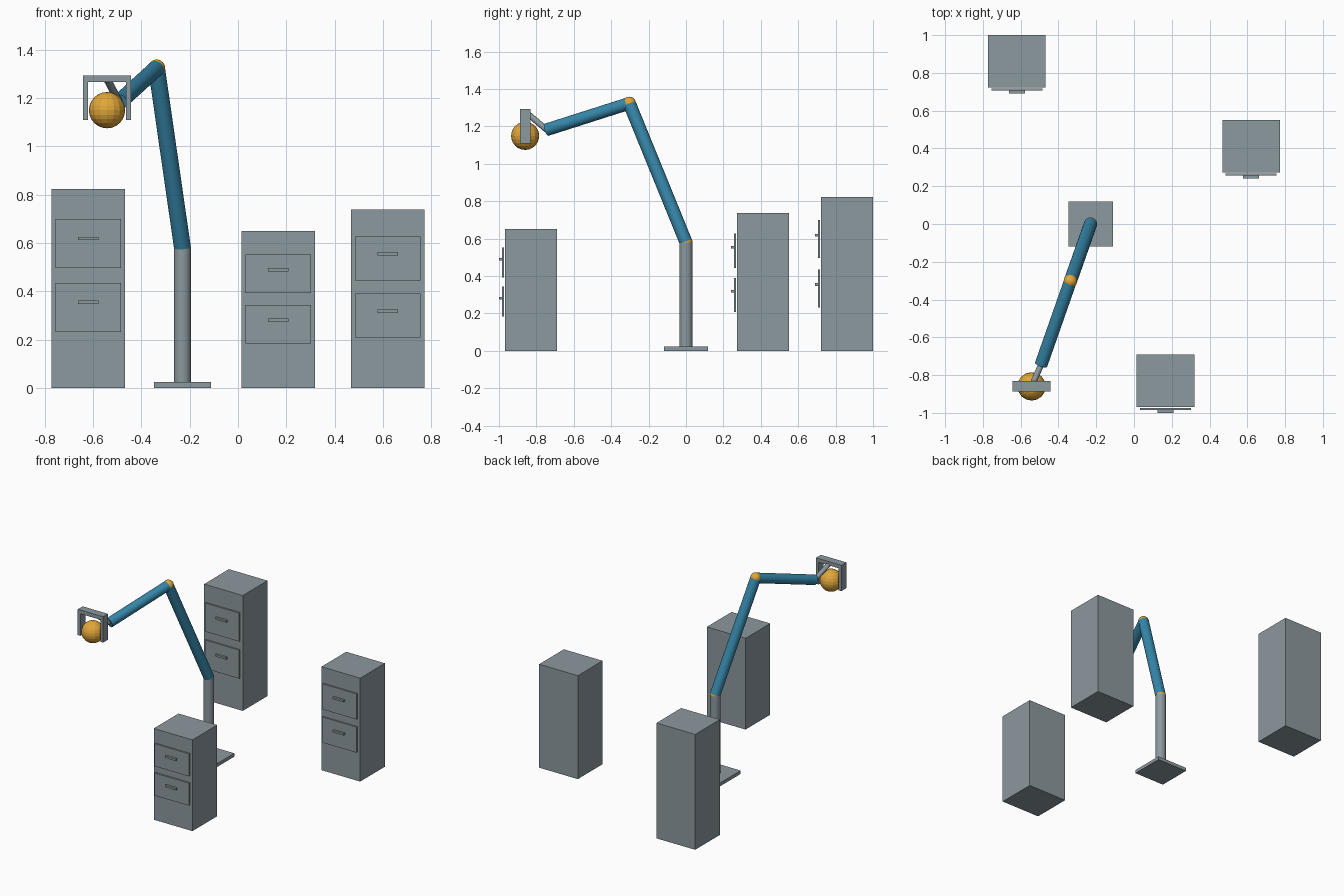
import bpy, math
from mathutils import Vector

if "Cube" in bpy.data.objects:
    bpy.data.objects.remove(bpy.data.objects["Cube"])


def material(name, rgb):
    m = bpy.data.materials.new(name)
    m.diffuse_color = (*rgb, 1.0)
    m.use_nodes = True
    m.node_tree.nodes["Principled BSDF"].inputs["Base Color"].default_value = m.diffuse_color
    return m


GREY = material("steel grey", (0.262, 0.319, 0.342))
BLUE = material("arm blue", (0.037, 0.242, 0.402))
ORANGE = material("joint orange", (0.753, 0.386, 0.042))


def finish(name, mat, smooth=False):
    ob = bpy.context.object
    ob.name = name
    ob.data.materials.append(mat)
    if smooth:
        bpy.ops.object.shade_smooth_by_angle(angle=math.radians(40))
    return ob


def box(name, lo, hi, mat=GREY):
    lo, hi = Vector(lo), Vector(hi)
    bpy.ops.mesh.primitive_cube_add(size=1, location=(lo + hi) / 2)
    ob = bpy.context.object
    ob.scale = hi - lo
    bpy.ops.object.transform_apply(location=False, rotation=False, scale=True)
    return finish(name, mat)


def tube(name, a, b, radius, mat):
    a, b = Vector(a), Vector(b)
    d = b - a
    bpy.ops.mesh.primitive_cylinder_add(
        vertices=24, radius=radius, depth=d.length, location=(a + b) / 2,
        rotation=d.to_track_quat('Z', 'Y').to_euler())
    return finish(name, mat, True)


def ball(name, centre, radius, segments, rings, smooth):
    bpy.ops.mesh.primitive_uv_sphere_add(
        segments=segments, ring_count=rings, radius=radius, location=centre)
    return finish(name, ORANGE, smooth)


# Filing cabinets: body, two drawer fronts, two handles
def cabinet(label, cx, front, height):
    box(label + "_cabinet_body", (cx - 0.1525, front, 0),
        (cx + 0.1525, front + 0.278, height))
    for level, frac in (("upper", 0.726), ("lower", 0.405)):
        z, half = frac * height, 0.1235 * height
        box(f"{label}_{level}_drawer", (cx - 0.135, front - 0.016, z - half),
            (cx + 0.135, front - 0.005, z + half))
        hz = z + 0.026 * height
        box(f"{label}_{level}_handle", (cx - 0.043, front - 0.031, hz - 0.007),
            (cx + 0.043, front - 0.016, hz + 0.007))


cabinet("left", -0.62, 0.722, 0.822)
cabinet("right", 0.62, 0.272, 0.737)
cabinet("middle", 0.167, -0.969, 0.65)

# Base plate and post
shoulder = (-0.23, 0, 0.58)
elbow = (-0.337, -0.303, 1.323)
wrist = (-0.492, -0.745, 1.182)
box("base_plate", (-0.348, -0.118, 0), (-0.112, 0.118, 0.024))
tube("post", (-0.23, 0, 0.024), shoulder, 0.035, GREY)

# Arm segments with ball joints
tube("upper_arm", shoulder, elbow, 0.035, BLUE)
tube("forearm", elbow, wrist, 0.034, BLUE)
ball("shoulder_joint", shoulder, 0.035, 24, 16, True)
ball("elbow_joint", elbow, 0.0355, 24, 16, True)

# Wrist rod, gripper bracket and held ball
gx, gy0, gy1 = -0.542, -0.887, -0.832
tube("wrist_rod", wrist, (gx, -0.86, 1.279), 0.016, GREY)
box("gripper_bar", (gx - 0.1, gy0, 1.265), (gx + 0.1, gy1, 1.292))
for side, s in (("left", -1), ("right", 1)):
    xs = sorted((gx + s * 0.079, gx + s * 0.1))
    box(side + "_gripper_finger", (xs[0], gy0, 1.108), (xs[1], gy1, 1.265))
ball("held_ball", (gx, -0.86, 1.149), 0.075, 16, 12, False)
